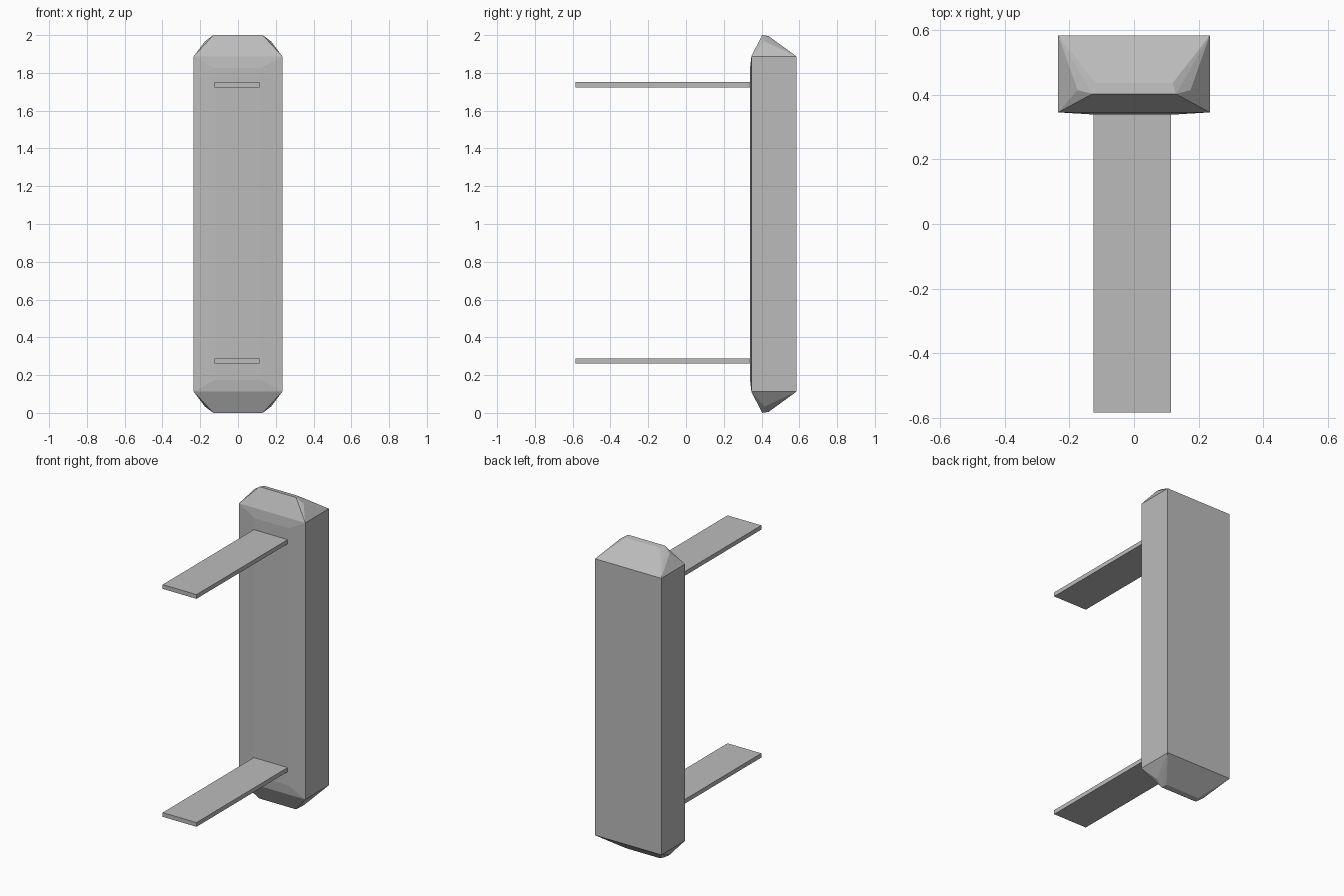
import bpy, bmesh
from mathutils import Vector

cube = bpy.data.objects.get("Cube")
if cube:
    bpy.data.objects.remove(cube, do_unlink=True)

grey = bpy.data.materials.new("plain grey")
grey.use_nodes = True
colour = (0.5, 0.5, 0.5, 1)
grey.diffuse_color = colour
grey.node_tree.nodes["Principled BSDF"].inputs["Base Color"].default_value = colour


def finish(name, bm):
    bmesh.ops.recalc_face_normals(bm, faces=bm.faces)
    mesh = bpy.data.meshes.new(name)
    bm.to_mesh(mesh)
    bm.free()
    mesh.materials.append(grey)
    obj = bpy.data.objects.new(name, mesh)
    bpy.context.collection.objects.link(obj)
    return obj


# Upright body: half profile points (x, y, height above the middle), hulled
half_points = [
    (0.235, 0.346, 0.887),   # front shoulder
    (0.235, 0.585, 0.887),   # back shoulder
    (0.12, 0.339, 0.825),    # slight swell of the front
    (0.13, 0.403, 1.0),      # front of crown
    (0.12, 0.437, 0.995),    # back of crown
    (0.175, 0.415, 0.967),   # clipped crown corner
]
bm = bmesh.new()
for x, y, h in half_points:
    for sx in (-1, 1):
        for sz in (-1, 1):
            bm.verts.new((sx * x, y, 1 + sz * h))
bmesh.ops.convex_hull(bm, input=bm.verts)
bmesh.ops.dissolve_limit(bm, angle_limit=0.01, verts=bm.verts, edges=bm.edges)
finish("upright_body", bm)


# Flat arms reaching forward
def arm(name, z):
    bm = bmesh.new()
    bmesh.ops.create_cube(bm, size=1)
    bmesh.ops.scale(bm, vec=Vector((0.24, 0.935, 0.027)), verts=bm.verts)
    bmesh.ops.translate(bm, vec=Vector((-0.005, -0.1175, z)), verts=bm.verts)
    finish(name, bm)


arm("upper_arm", 1.737)
arm("lower_arm", 0.275)
